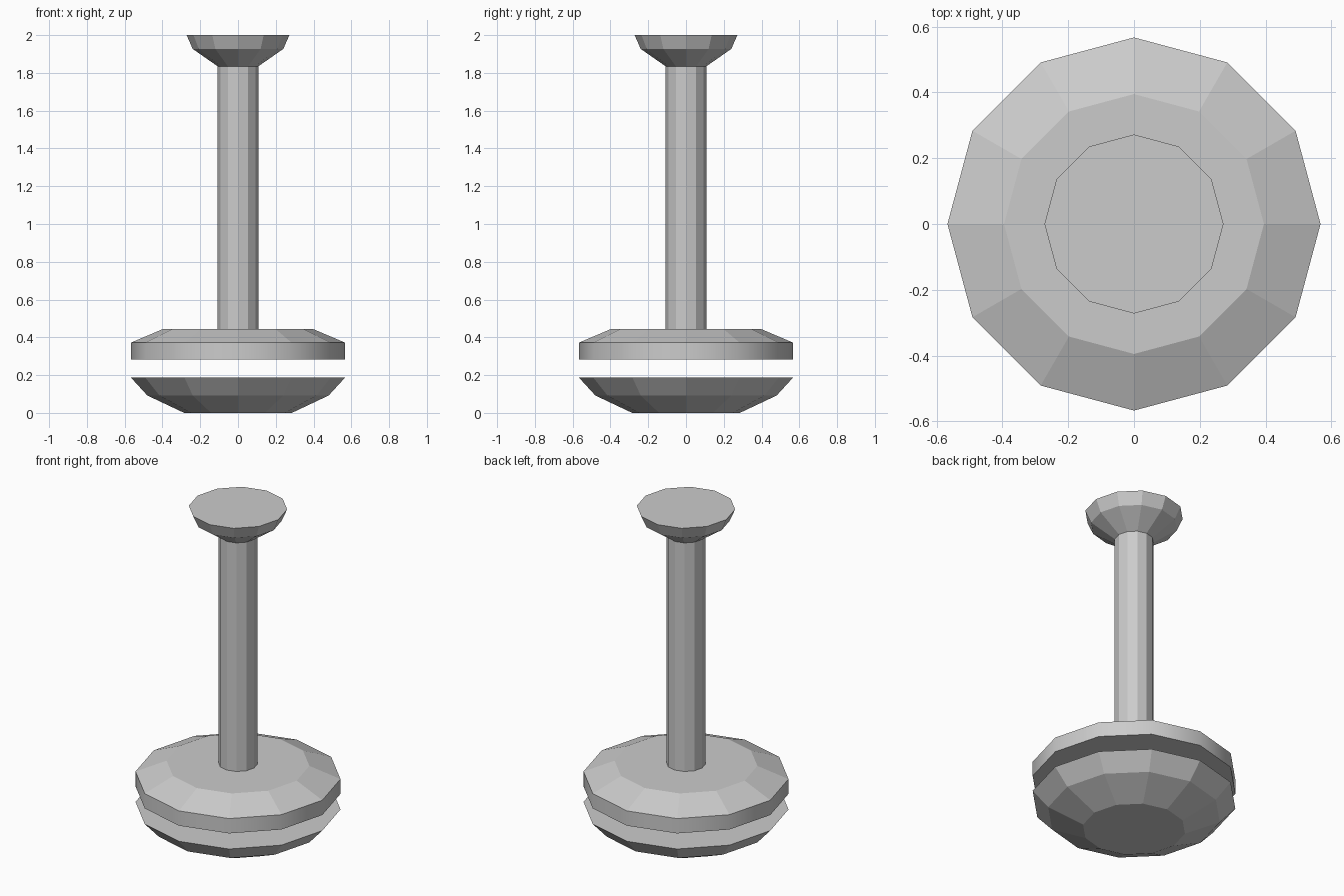
import bpy
import bmesh
from math import cos, sin, pi

SIDES = 12

cube = bpy.data.objects.get("Cube")
if cube:
    bpy.data.objects.remove(cube, do_unlink=True)

grey = bpy.data.materials.new("light grey")
grey.use_nodes = True
grey.diffuse_color = (0.6, 0.6, 0.6, 1)
grey.node_tree.nodes["Principled BSDF"].inputs["Base Color"].default_value = (0.6, 0.6, 0.6, 1)


def lathe(name, profile, smooth_bands=()):
    """Turn a (radius, height) profile, listed bottom to top, into a capped solid."""
    bm = bmesh.new()
    rings = []
    for r, z in profile:
        angles = [2 * pi * i / SIDES for i in range(SIDES)]
        rings.append([bm.verts.new((r * cos(a), r * sin(a), z)) for a in angles])
    for band, (low, high) in enumerate(zip(rings, rings[1:])):
        for i in range(SIDES):
            j = (i + 1) % SIDES
            face = bm.faces.new((low[i], low[j], high[j], high[i]))
            face.smooth = band in smooth_bands
    bm.faces.new(rings[0][::-1])
    bm.faces.new(rings[-1])
    # Keep the borders of smooth bands crisp
    for ring in rings:
        for i in range(SIDES):
            bm.edges.get((ring[i], ring[(i + 1) % SIDES])).smooth = False
    mesh = bpy.data.meshes.new(name)
    bm.to_mesh(mesh)
    bm.free()
    mesh.materials.append(grey)
    obj = bpy.data.objects.new(name, mesh)
    bpy.context.collection.objects.link(obj)
    return obj


# Floating lower bowl with a flat lid
lathe("lower_bowl", [(0.285, 0), (0.48, 0.092), (0.567, 0.187)])

# Disc above the gap, with a bevelled shoulder
lathe("upper_disc", [(0.567, 0.282), (0.567, 0.372), (0.395, 0.445)], smooth_bands=(0,))

# Long shaft
lathe("shaft", [(0.108, 0.445), (0.108, 1.835)])

# Flared knob at the top
lathe("top_knob", [(0.108, 1.835), (0.24, 1.927), (0.272, 2.0)])
